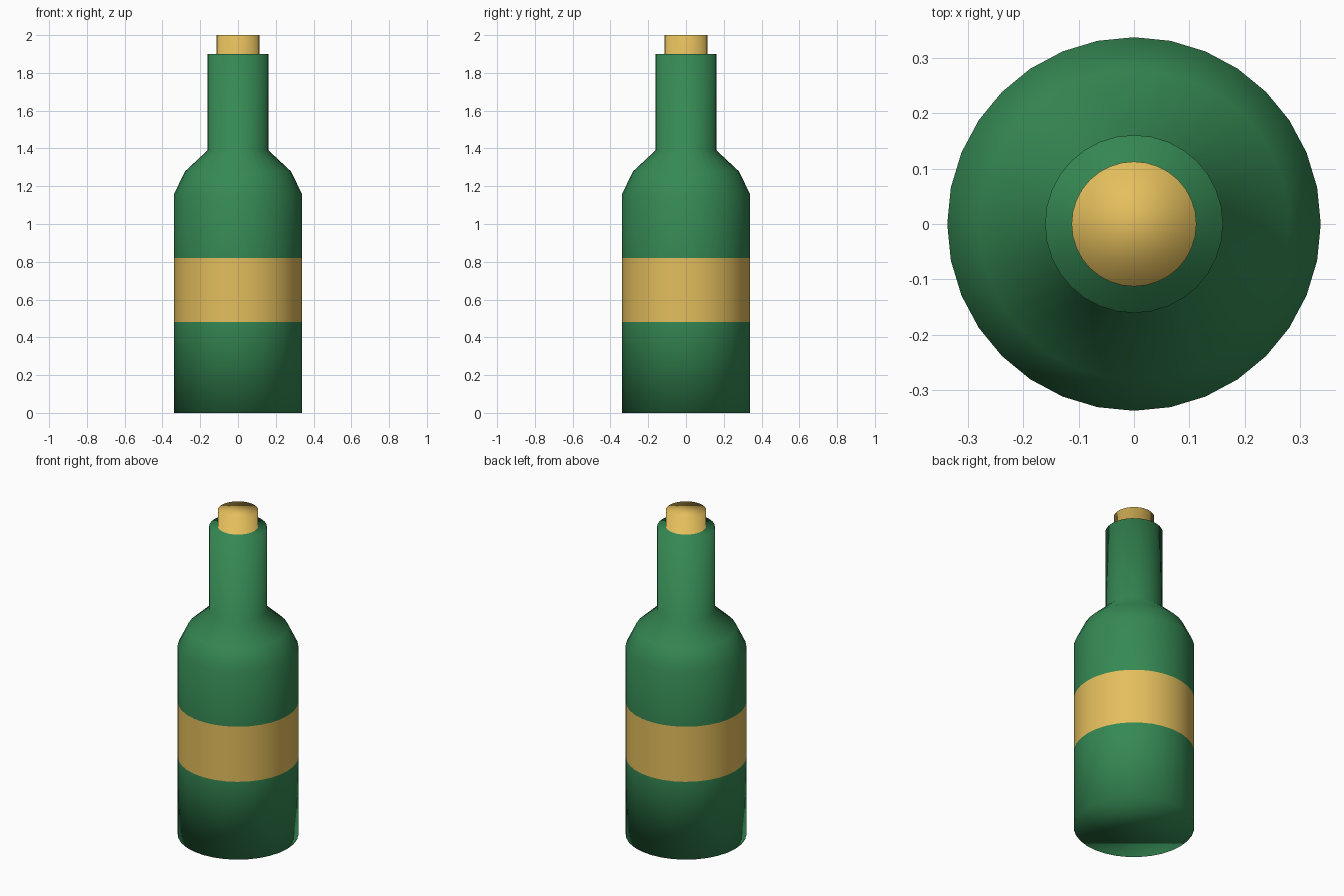
import bpy
import bmesh
from math import cos, sin, tau

if "Cube" in bpy.data.objects:
    bpy.data.objects.remove(bpy.data.objects["Cube"])

SIDES = 32


def material(name, color):
    mat = bpy.data.materials.new(name)
    mat.diffuse_color = (*color, 1)
    mat.use_nodes = True
    mat.node_tree.nodes["Principled BSDF"].inputs["Base Color"].default_value = mat.diffuse_color
    return mat


def lathe(name, profile, mats, second_mat_bands):
    """Spin (radius, z) points round z, close both ends, shade smooth."""
    bm = bmesh.new()
    rings = [[bm.verts.new((r * cos(tau * i / SIDES), r * sin(tau * i / SIDES), z))
              for i in range(SIDES)] for r, z in profile]
    for k, (low, high) in enumerate(zip(rings, rings[1:])):
        for i in range(SIDES):
            j = (i + 1) % SIDES
            face = bm.faces.new((low[i], low[j], high[j], high[i]))
            face.material_index = int(k in second_mat_bands)
    bm.faces.new(rings[0][::-1])
    bm.faces.new(rings[-1]).material_index = 1
    for face in bm.faces:
        face.smooth = True
    mesh = bpy.data.meshes.new(name)
    bm.to_mesh(mesh)
    bm.free()
    for mat in mats:
        mesh.materials.append(mat)
    obj = bpy.data.objects.new(name, mesh)
    bpy.context.collection.objects.link(obj)
    return obj


green = material("green_glass", (0.036, 0.25, 0.088))
gold = material("gold", (0.78, 0.52, 0.11))

# One continuous profile: base, label band, shoulder, neck, rim, cork
R = 0.338
lathe("bottle_with_cork",
      [(R, 0), (R, 0.48), (R, 0.82), (R, 1.16), (0.281, 1.278),
       (0.161, 1.39), (0.161, 1.9), (0.113, 1.9), (0.113, 2.0)],
      [green, gold], second_mat_bands={1, 7})
